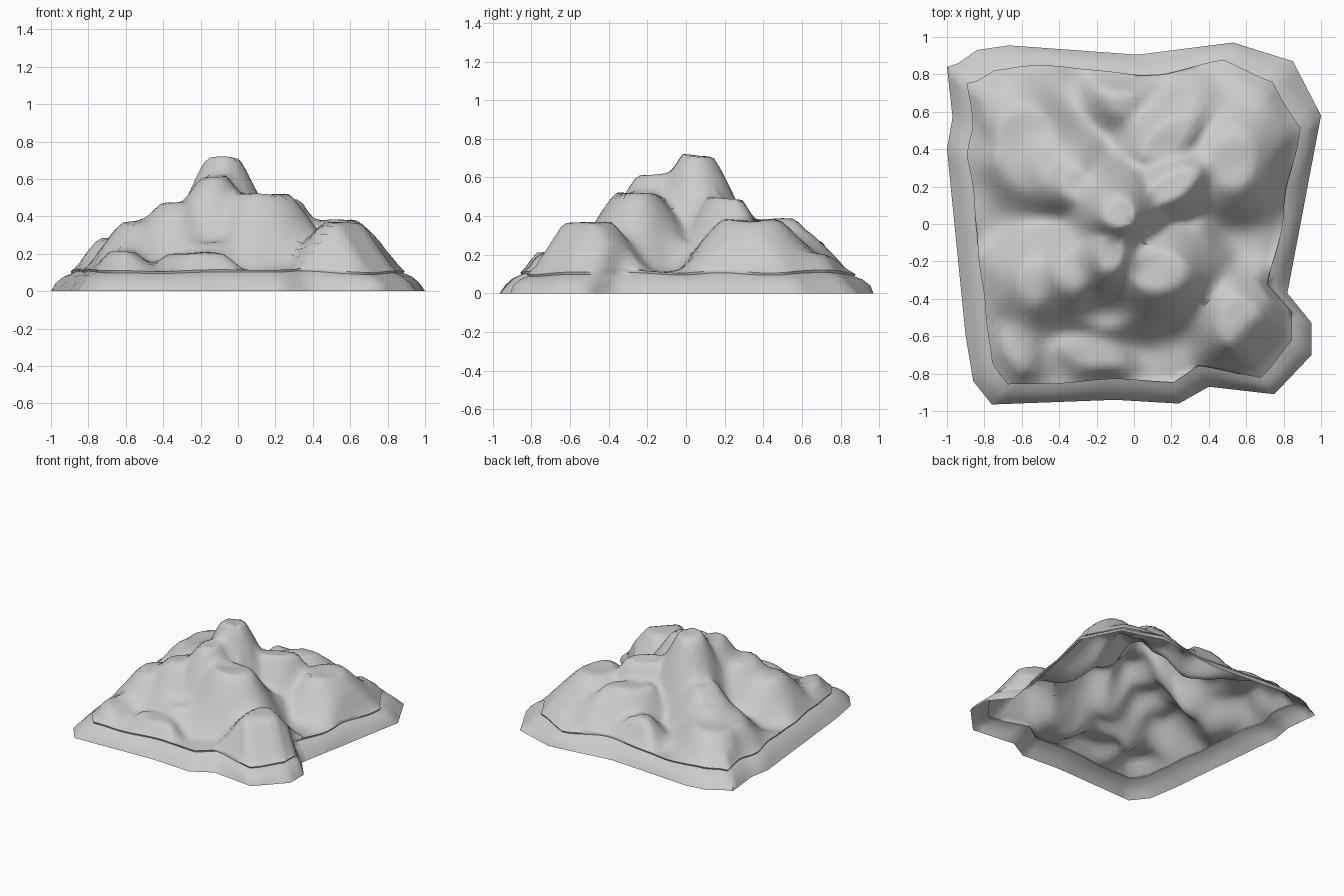
import bpy, bmesh, math
from mathutils import Vector, noise

if "Cube" in bpy.data.objects:
    bpy.data.objects.remove(bpy.data.objects["Cube"], do_unlink=True)

# footprint of the mountain
OUTLINE = [(-1, .84), (-.94, .86), (-.84, .93), (-.67, .955), (.02, .905), (.53, .97),
           (.85, .87), (1, .58), (.82, -.37), (.95, -.53), (.95, -.7), (.75, -.91),
           (.4, -.87), (.24, -.96), (.07, -.95), (-.1, -.94), (-.76, -.965),
           (-.86, -.84), (-.9, -.6), (-1, .4), (-.97, .57)]

# rock shelves: x, y, half width, half depth, turn in degrees, height, slope
SHELVES = [
    (-.08, .06, .08, .07, 0, .725, 2.3),      # summit
    (-.13, -.16, .06, .08, 0, .62, 1.8),
    (.13, -.25, .14, .1, 0, .53, 1.5),
    (.2, .2, .14, .06, 30, .5, 1.8),          # north-east ridge
    (.53, .34, .11, .14, 0, .39, 1.1),
    (-.33, -.25, .07, .1, 0, .475, 1.5),      # west shoulder
    (-.53, -.3, .08, .11, 0, .375, 1.25),
    (-.32, .22, .06, .08, 0, .44, 1.5),
    (-.57, .4, .16, .22, 10, .3, 1.15),
    (-.44, .3, .06, .1, 0, .35, 1.2),
    (-.75, .76, .12, .08, 45, .18, .8),       # north-west foot
    (.18, .46, .16, .07, 35, .39, 1.4),
    (.28, .58, .07, .07, 0, .31, 1.1),
    (-.07, .69, .06, .09, 0, .28, 1.1),
    (.7, .75, .11, .06, 0, .2, .8),
    (.57, -.54, .1, .15, 20, .375, 1.3),      # south-east knoll
    (.35, -.08, .03, .07, 0, .28, 1.5),
    (-.15, -.5, .13, .04, 0, .27, 1.3),
    (-.22, -.7, .15, .06, -15, .21, 1.1),
    (-.63, -.68, .07, .12, -15, .22, 1.1)]

# worn hollows: x, y, half width, half depth, strength
HOLLOWS = [
    (.66, -.08, .2, .1, .75),                 # east inlet
    (.18, -.72, .1, .16, .6),                 # south inlet
    (-.8, .03, .13, .15, .6),                 # west slope
    (-.47, .03, .12, .06, .35),
    (-.38, .78, .1, .1, .6),                  # north notches
    (.18, .8, .08, .1, .5)]


def height(x, y):
    """Blend all shelves into one rolling surface, then wear the hollows."""
    total = math.exp(28 * .1)
    for cx, cy, w, d, turn, top, slope in SHELVES:
        c, s = math.cos(math.radians(turn)), math.sin(math.radians(turn))
        u, v = (x - cx) * c + (y - cy) * s, (y - cy) * c - (x - cx) * s
        q = math.hypot(u / w, v / d)
        away = max(0, 1 - 1 / max(q, .01)) * math.hypot(u, v)
        total += math.exp(28 * (top - slope * away * away / (away + .03)))
    z = math.log(total) / 28 - .012
    for cx, cy, w, d, strength in HOLLOWS:
        worn = strength * math.exp(-((x - cx) / w) ** 2 - ((y - cy) / d) ** 2)
        z += (.11 - z) * worn
    return z + .02 * noise.noise(Vector((x * 5, y * 5, 2)))


def make_material(name, colour):
    mat = bpy.data.materials.new(name)
    mat.use_nodes = True
    mat.diffuse_color = colour
    mat.node_tree.nodes["Principled BSDF"].inputs["Base Color"].default_value = colour
    return mat


# evenly spaced points round the footprint
rim = []
for i, a in enumerate(OUTLINE):
    a, b = Vector(a), Vector(OUTLINE[(i + 1) % len(OUTLINE)])
    steps = max(1, round((b - a).length / .065))
    rim += [a.lerp(b, k / steps) for k in range(steps)]

# skirt rings, a slight rock ledge above them, then rings up to the summit
rings = [(0, 0), (.035, .045), (.075, .08), (.12, .1), (.115, .112)]
rings += [(.14 + .86 * k / 28, None) for k in range(28)]

bm = bmesh.new()
loops = []
for inset, ledge in rings:
    loop = []
    for p in rim:
        wobble = .03 * noise.noise(Vector((p.x * 3, p.y * 3, 5)))
        q = p * (1 - inset - (wobble if ledge else 0))
        limit = .135 + (inset - .14) * 1.4
        z = min(height(q.x, q.y), limit) if ledge is None else ledge * (1 + 6 * wobble)
        loop.append(bm.verts.new((q.x, q.y, z)))
    loops.append(loop)
for outer, inner in zip(loops, loops[1:]):
    for i in range(len(rim)):
        j = (i + 1) % len(rim)
        bm.faces.new((outer[i], outer[j], inner[j], inner[i]))
centre = bm.verts.new((0, 0, height(0, 0)))
for i in range(len(rim)):
    bm.faces.new((loops[-1][i], loops[-1][(i + 1) % len(rim)], centre))
bmesh.ops.recalc_face_normals(bm, faces=bm.faces)
if centre.link_faces[0].normal.z < 0:
    bmesh.ops.reverse_faces(bm, faces=bm.faces)

mesh = bpy.data.meshes.new("mountain")
bm.to_mesh(mesh)
bm.free()
mountain = bpy.data.objects.new("mountain", mesh)
bpy.context.collection.objects.link(mountain)
mesh.materials.append(make_material("rock_grey", (.6, .6, .6, 1)))

bpy.context.view_layer.objects.active = mountain
mountain.select_set(True)
bpy.ops.object.shade_smooth_by_angle(angle=math.radians(60))
